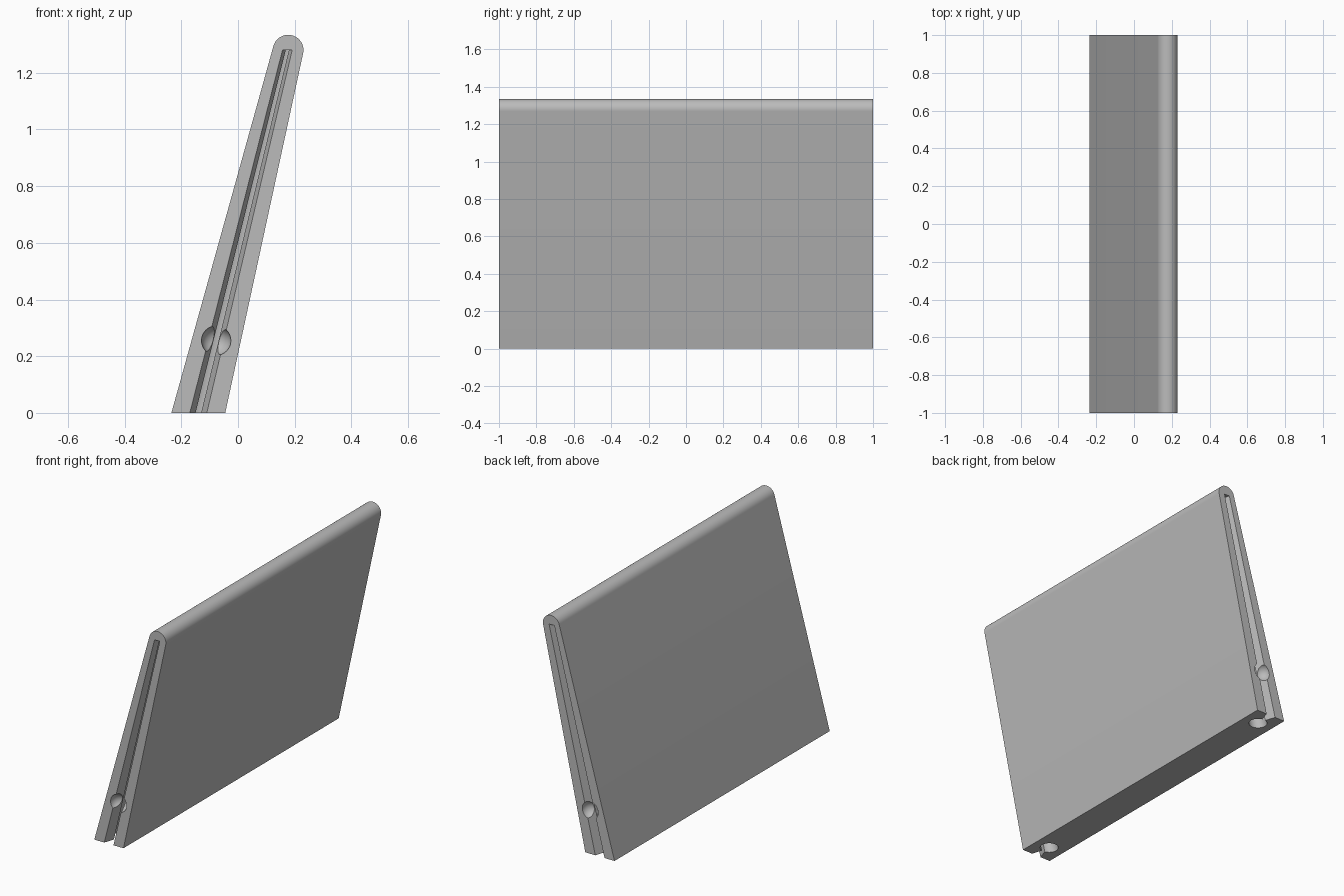
import bpy, bmesh, math

cube = bpy.data.objects.get("Cube")
if cube:
    bpy.data.objects.remove(cube)

grey = bpy.data.materials.new("plain grey")
grey.use_nodes = True
grey.diffuse_color = (0.5, 0.5, 0.5, 1)
grey.node_tree.nodes["Principled BSDF"].inputs["Base Color"].default_value = (0.5, 0.5, 0.5, 1)

TOP = 1.28        # height of the rounded edge's centre and of the slot's end


def loft(name, first, last):
    """Solid between two matching rings of points."""
    bm = bmesh.new()
    a = [bm.verts.new(p) for p in first]
    b = [bm.verts.new(p) for p in last]
    bm.faces.new(a)
    bm.faces.new(b[::-1])
    for i in range(len(a)):
        j = (i + 1) % len(a)
        bm.faces.new((a[i], b[i], b[j], a[j]))
    bmesh.ops.recalc_face_normals(bm, faces=bm.faces)
    mesh = bpy.data.meshes.new(name)
    bm.to_mesh(mesh)
    bm.free()
    mesh.materials.append(grey)
    obj = bpy.data.objects.new(name, mesh)
    bpy.context.collection.objects.link(obj)
    return obj


def arc(cx, cy, r, start, end, n):
    angles = [math.radians(start + (end - start) * i / n) for i in range(n + 1)]
    return [(cx + r * math.cos(t), cy + r * math.sin(t)) for t in angles]


# Leaning, tapered panel with a rounded top edge
outline = [(-0.235, 0)] + arc(0.177, TOP, 0.054, 164, -12, 28) + [(-0.045, 0)]
panel = loft("leaning_panel", [(x, -1, z) for x, z in outline],
             [(x, 1, z) for x, z in outline])

# Keyhole section: flared mouth, narrow neck, round channel
neck = math.degrees(math.asin(0.2))
keyhole = [(0.0333, -0.01)] + arc(0, 0.11, 0.05, -90 + neck, 270 - neck, 32) + [(-0.0333, -0.01)]


def section(side, z):
    """Keyhole ring at a height, shrinking and leaning with the panel."""
    t = z / TOP
    scale = 1 - 0.43 * t
    return [(-0.14 + 0.314 * t + x * scale, side * (1 - d * scale), z) for x, d in keyhole]


# Slots and round entry pockets in both ends
cutters = []
for side, label in ((-1, "front"), (1, "back")):
    cutters.append(loft(label + "_slot_cutter", section(side, -0.1), section(side, TOP)))
    bpy.ops.mesh.primitive_uv_sphere_add(segments=32, ring_count=16, radius=0.052,
                                         location=(-0.077, side, 0.255))
    pocket = bpy.context.object
    pocket.name = label + "_pocket_cutter"
    pocket.data.materials.append(grey)
    cutters.append(pocket)

for cutter in cutters:
    cutter.hide_render = True
    cutter.hide_set(True)
    cut = panel.modifiers.new(cutter.name, "BOOLEAN")
    cut.operation = "DIFFERENCE"
    cut.solver = "EXACT"
    cut.object = cutter

# Bake the cuts, then remove the helpers
bpy.context.view_layer.objects.active = panel
for cut in list(panel.modifiers):
    bpy.ops.object.modifier_apply(modifier=cut.name)
for cutter in cutters:
    bpy.data.objects.remove(cutter)

bpy.ops.object.select_all(action="DESELECT")
panel.select_set(True)
bpy.ops.object.shade_smooth_by_angle(angle=math.radians(30))
